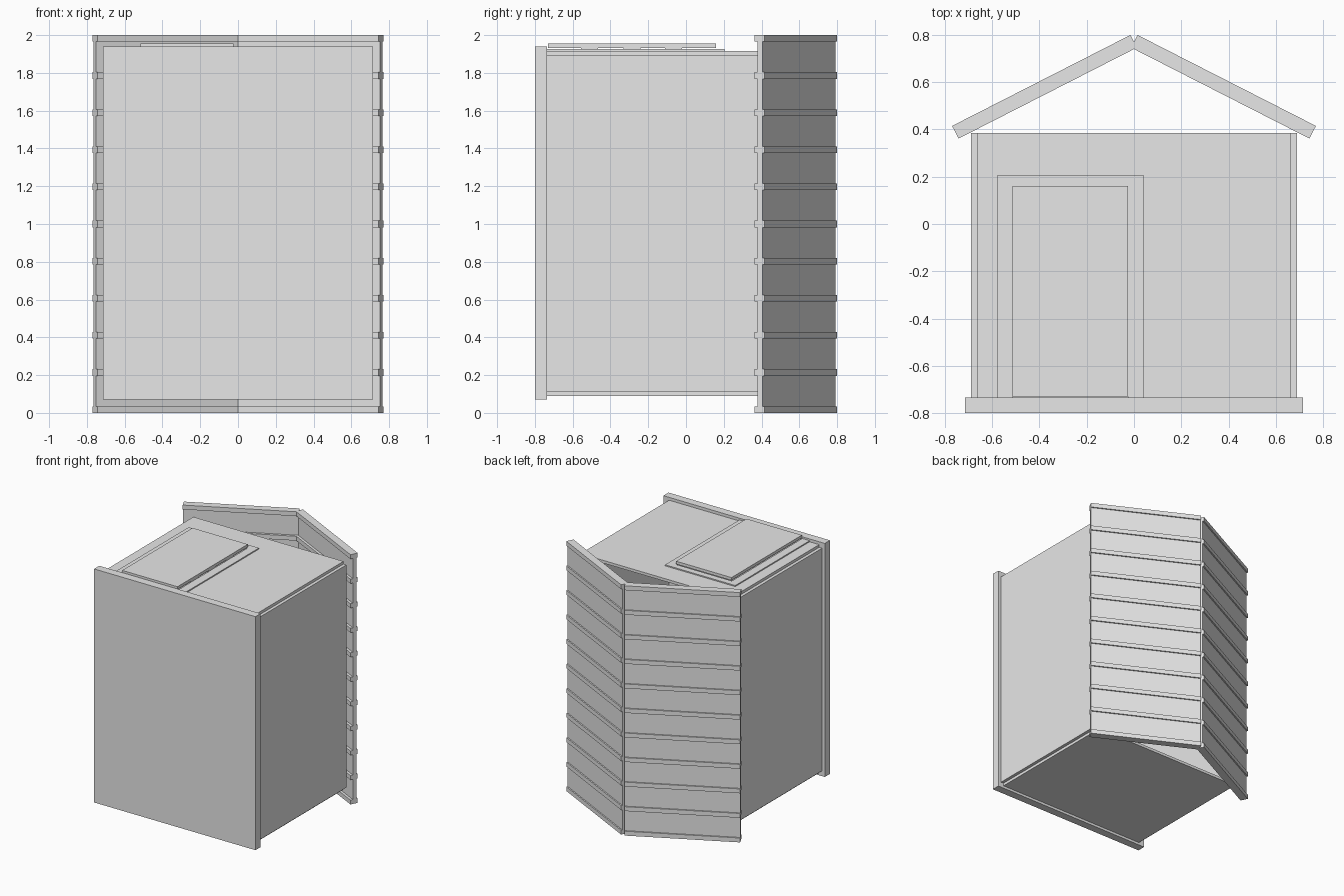
import bpy, bmesh
from mathutils import Vector

cube = bpy.data.objects.get("Cube")
if cube:
    bpy.data.objects.remove(cube)

grey = bpy.data.materials.new("plain_grey")
grey.use_nodes = True
grey.diffuse_color = (0.8, 0.8, 0.8, 1)
grey.node_tree.nodes["Principled BSDF"].inputs["Base Color"].default_value = (0.8, 0.8, 0.8, 1)


def prism(name, outline, z0, z1):
    """Extrude an outline in the xy plane from z0 to z1."""
    bm = bmesh.new()
    face = bm.faces.new([bm.verts.new((p[0], p[1], z0)) for p in outline])
    ext = bmesh.ops.extrude_face_region(bm, geom=[face])
    top = [g for g in ext["geom"] if isinstance(g, bmesh.types.BMVert)]
    bmesh.ops.translate(bm, verts=top, vec=(0, 0, z1 - z0))
    bmesh.ops.recalc_face_normals(bm, faces=bm.faces)
    mesh = bpy.data.meshes.new(name)
    bm.to_mesh(mesh)
    bm.free()
    mesh.materials.append(grey)
    obj = bpy.data.objects.new(name, mesh)
    bpy.context.collection.objects.link(obj)
    return obj


def box(name, x0, x1, y0, y1, z0, z1):
    return prism(name, [(x0, y0), (x1, y0), (x1, y1), (x0, y1)], z0, z1)


# Floor slab: the shed lies on its back, with its floor towards -y
FLOOR, EAVES = -0.735, 0.385
box("floor", -0.715, 0.715, -0.8, FLOOR, 0.07, 1.94)

# Thin wall panels, open towards the roof
box("door_wall", -0.665, 0.665, FLOOR, EAVES, 1.895, 1.917)
box("rear_wall", -0.665, 0.665, FLOOR, EAVES, 0.09, 0.112)
box("left_wall", 0.665, 0.69, FLOOR, EAVES, 0.112, 1.895)
box("right_wall", -0.69, -0.665, FLOOR, EAVES, 0.112, 1.895)

# Door trim, door and hinges
trim = [(-0.58, FLOOR), (-0.58, 0.205), (0.042, 0.205), (0.042, FLOOR),
        (-0.025, FLOOR), (-0.025, 0.155), (-0.515, 0.155), (-0.515, FLOOR)]
prism("door_trim", trim, 1.917, 1.926)
box("door", -0.515, -0.025, -0.73, 0.16, 1.932, 1.955)
for y in (-0.51, -0.285, -0.065):
    box("door_hinge", -0.1, -0.026, y - 0.045, y + 0.045, 1.917, 1.932)

# Roof slopes: thin sheets held by thicker battens
for side, label in ((1, "left"), (-1, "right")):
    ridge = Vector((0.015 * side, 0.8))
    eave = Vector((0.77 * side, 0.415))
    along = (eave - ridge).normalized()
    inward = Vector((along.y * side, -along.x * side))

    def slope(top, bottom):
        return [ridge + inward * top, eave + inward * top,
                eave + inward * bottom, ridge + inward * bottom]

    prism(label + "_roof_sheet", slope(0.01, 0.04), 0.003, 1.997)
    for i in range(11):
        z = i * 0.1965
        prism(label + "_roof_batten", slope(0, 0.06), z, z + 0.035)
